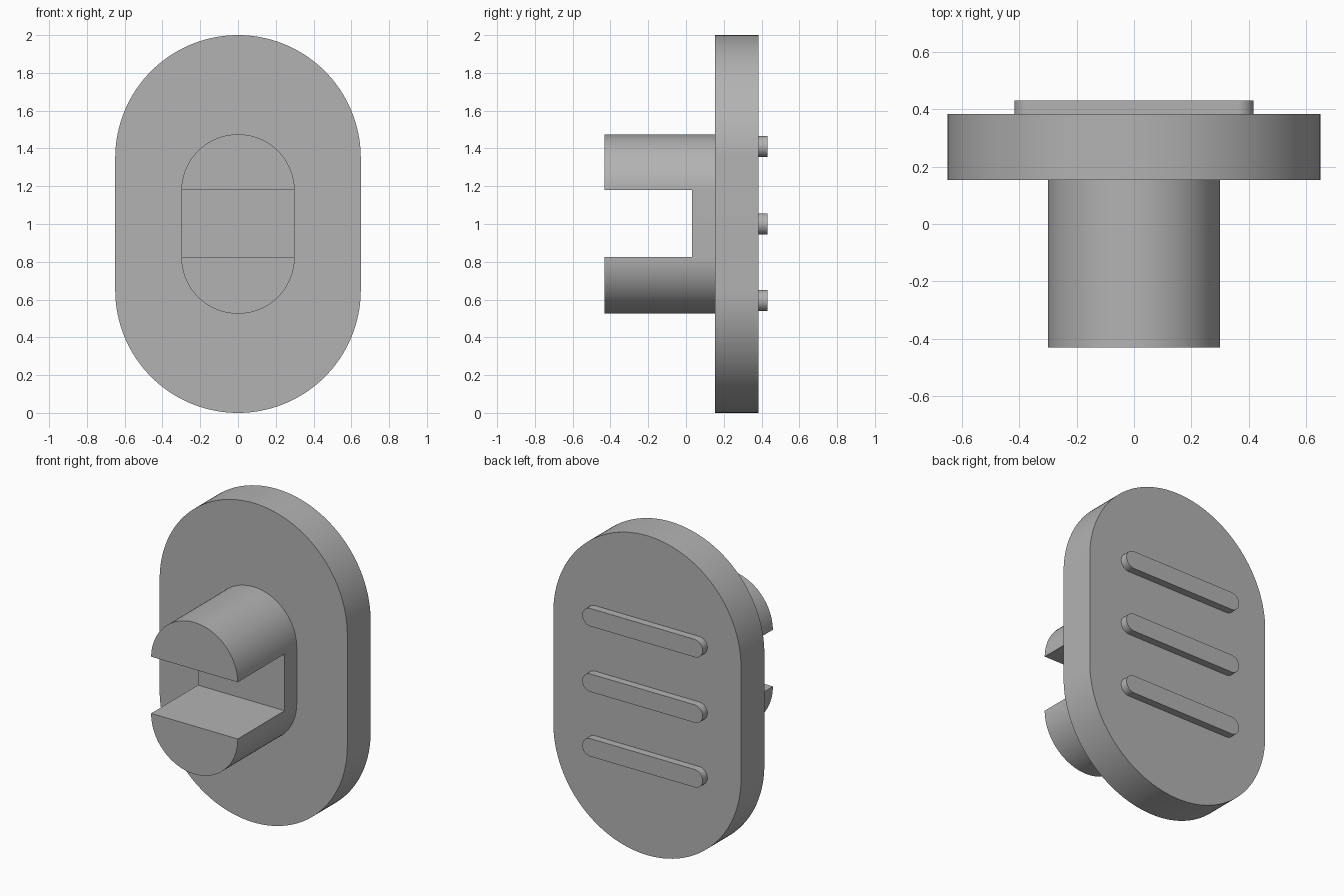
import bpy, bmesh, math

cube = bpy.data.objects.get("Cube")
if cube:
    bpy.data.objects.remove(cube, do_unlink=True)

# Single grey material
grey = bpy.data.materials.new("plain grey")
grey.use_nodes = True
GREY = (0.45, 0.45, 0.45, 1)
grey.diffuse_color = GREY
grey.node_tree.nodes["Principled BSDF"].inputs["Base Color"].default_value = GREY


def make_object(name, bm):
    bmesh.ops.recalc_face_normals(bm, faces=bm.faces)
    mesh = bpy.data.meshes.new(name)
    bm.to_mesh(mesh)
    bm.free()
    mesh.materials.append(grey)
    obj = bpy.data.objects.new(name, mesh)
    bpy.context.collection.objects.link(obj)
    return obj


def stadium(name, half_x, half_z, y0, y1, z=1.0, steps=40):
    """Rounded slot outline in the xz plane, extruded from y0 to y1."""
    r = min(half_x, half_z)
    bm = bmesh.new()
    outline = []
    for sx, sz, quarter in ((1, 1, 0), (-1, 1, 1), (-1, -1, 2), (1, -1, 3)):
        for i in range(steps + 1):
            a = (quarter + i / steps) * math.pi / 2
            x = sx * (half_x - r) + r * math.cos(a)
            zz = sz * (half_z - r) + r * math.sin(a)
            outline.append(bm.verts.new((x, y0, z + zz)))
    face = bm.faces.new(outline)
    extruded = bmesh.ops.extrude_face_region(bm, geom=[face])["geom"]
    moved = [v for v in extruded if isinstance(v, bmesh.types.BMVert)]
    bmesh.ops.translate(bm, verts=moved, vec=(0, y1 - y0, 0))
    bmesh.ops.remove_doubles(bm, verts=bm.verts, dist=1e-5)
    return make_object(name, bm)


def smooth(obj):
    bpy.ops.object.select_all(action='DESELECT')
    obj.select_set(True)
    bpy.context.view_layer.objects.active = obj
    bpy.ops.object.shade_smooth_by_angle(angle=math.radians(30))


# Wide back plate
smooth(stadium("back_plate", 0.65, 1.0, 0.153, 0.384))

# Grip ridges on the back
for label, z in (("lower", 0.595), ("middle", 1.0), ("upper", 1.41)):
    smooth(stadium(f"{label}_ridge", 0.417, 0.056, 0.38, 0.431, z, steps=12))

# Front post with a slot cut across it
post = stadium("slotted_post", 0.30, 0.475, -0.431, 0.156)
bm = bmesh.new()
bmesh.ops.create_cube(bm, size=1)
bmesh.ops.scale(bm, vec=(1, 1, 0.355), verts=bm.verts)
bmesh.ops.translate(bm, vec=(0, 0.032 - 0.5, 1.003), verts=bm.verts)
cutter = make_object("slot_cutter", bm)

cut = post.modifiers.new("slot", 'BOOLEAN')
cut.operation = 'DIFFERENCE'
cut.solver = 'EXACT'
cut.object = cutter
bpy.context.view_layer.objects.active = post
bpy.ops.object.modifier_apply(modifier=cut.name)
bpy.data.objects.remove(cutter, do_unlink=True)
smooth(post)
